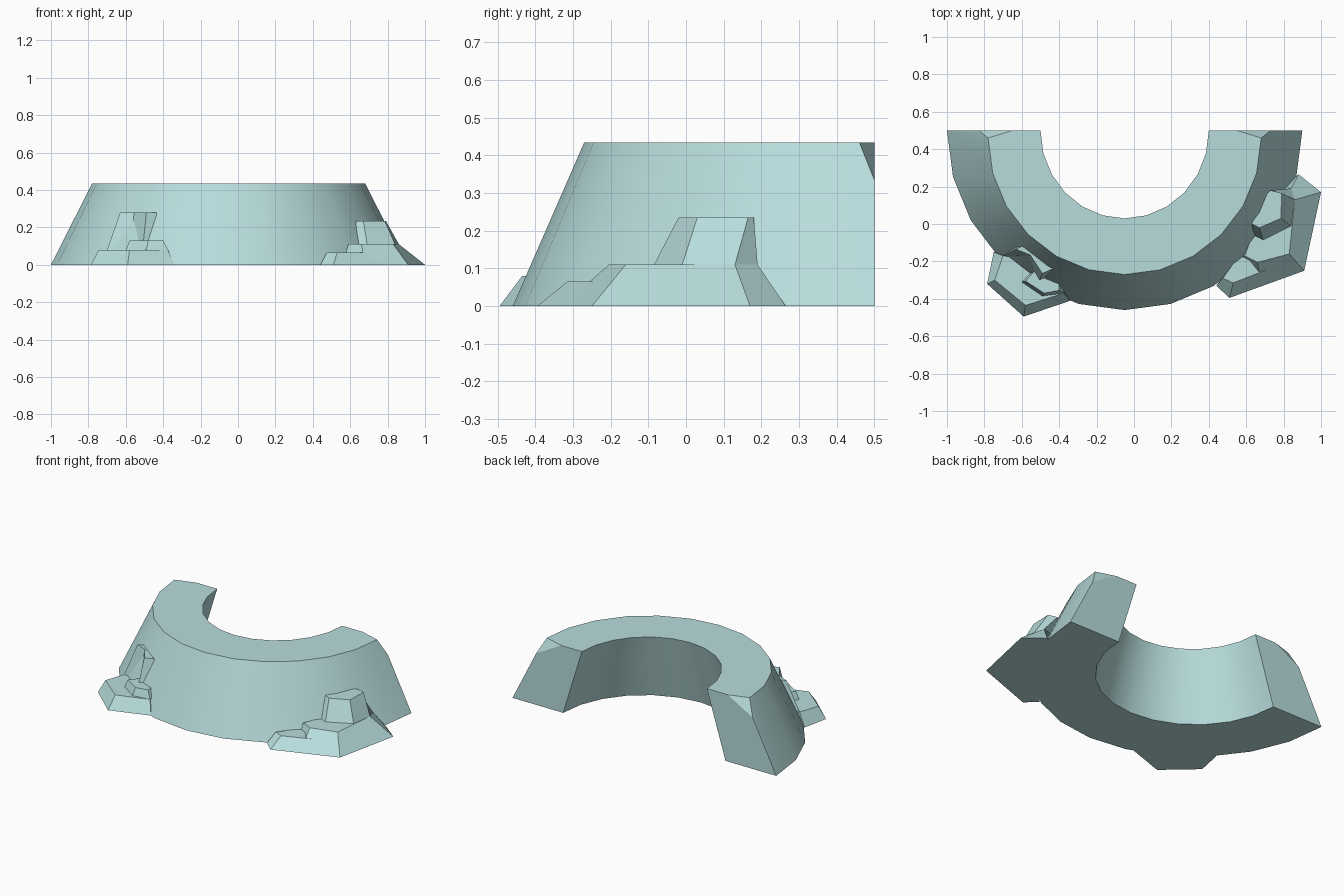
import bpy, bmesh, math

if "Cube" in bpy.data.objects:
    bpy.data.objects.remove(bpy.data.objects["Cube"])

N = 12
H = 0.435
CX = -0.05


def finish(bm, name, smooth=False):
    bmesh.ops.recalc_face_normals(bm, faces=bm.faces[:])
    me = bpy.data.meshes.new(name)
    bm.to_mesh(me)
    bm.free()
    ob = bpy.data.objects.new(name, me)
    ob.data.materials.append(stone)
    bpy.context.collection.objects.link(ob)
    if smooth:
        bpy.ops.object.select_all(action='DESELECT')
        ob.select_set(True)
        bpy.context.view_layer.objects.active = ob
        bpy.ops.object.shade_smooth_by_angle(angle=math.radians(25))
    return ob


def rock(name, bottom, top, z0, z1):
    """Sloping block between two outlines with equal point counts."""
    bm = bmesh.new()
    lo = [bm.verts.new((x, y, z0)) for x, y in bottom]
    hi = [bm.verts.new((x, y, z1)) for x, y in top]
    bm.faces.new(lo)
    bm.faces.new(hi)
    n = len(lo)
    for i in range(n):
        j = (i + 1) % n
        bm.faces.new((lo[i], lo[j], hi[j], hi[i]))
    return finish(bm, name)


stone = bpy.data.materials.new("pale_stone")
stone.diffuse_color = (0.48, 0.72, 0.72, 1)
stone.use_nodes = True
stone.node_tree.nodes["Principled BSDF"].inputs["Base Color"].default_value = stone.diffuse_color

# Half-ring wall: outer bottom, outer top, inner top, inner bottom arcs
bm = bmesh.new()


def arc(rx, ry, cy, z):
    return [bm.verts.new((CX - rx * math.cos(math.pi * i / N),
                          cy - ry * math.sin(math.pi * i / N), z))
            for i in range(N + 1)]


loops = [arc(0.95, 0.96, 0.5, 0), arc(0.73, 0.73, 0.46, H),
         arc(0.45, 0.47, 0.5, H), arc(0.585, 0.585, 0.5, 0)]
for k in range(4):
    a, b = loops[k], loops[(k + 1) % 4]
    for i in range(N):
        bm.faces.new((a[i], a[i + 1], b[i + 1], b[i]))
# Wall ends with a chipped upper corner
for i, s in ((0, -1), (N, 1)):
    ob_, ot, it, ib = (l[i] for l in loops)
    chip_side = bm.verts.new((CX + s * 0.78, 0.5, 0.335))
    chip_top = bm.verts.new((CX + s * 0.6, 0.5, H))
    bm.faces.new((ob_, ot, chip_side))
    bm.faces.new((ot, chip_top, chip_side))
    bm.faces.new((ot, it, chip_top))
    bm.faces.new((ob_, chip_side, chip_top, it, ib))
finish(bm, "curved_wall", True)

# Left rock cluster
rock("left_rock_base",
     [(-.75, -.15), (-.785, -.32), (-.59, -.495), (-.34, -.41), (-.45, -.2)],
     [(-.70, -.17), (-.745, -.30), (-.58, -.435), (-.375, -.37), (-.45, -.2)],
     0, .08)
rock("left_rock_step",
     [(-.60, -.31), (-.49, -.385), (-.375, -.37), (-.37, -.30), (-.53, -.24)],
     [(-.58, -.305), (-.48, -.37), (-.40, -.355), (-.40, -.30), (-.53, -.25)],
     .08, .13)
rock("left_rock_peak",
     [(-.70, -.17), (-.58, -.19), (-.51, -.31), (-.43, -.28), (-.44, -.15), (-.6, -.08)],
     [(-.63, -.135), (-.555, -.165), (-.49, -.265), (-.435, -.24), (-.44, -.18), (-.58, -.11)],
     .08, .28)

# Right rock cluster
rock("right_rock_low",
     [(.44, -.33), (.51, -.395), (.91, -.25), (.75, -.1), (.55, -.18)],
     [(.475, -.29), (.53, -.315), (.80, -.21), (.75, -.1), (.56, -.17)],
     0, .065)
rock("right_rock_middle",
     [(.56, -.18), (.68, -.33), (.91, -.25), (1.0, .17), (.88, .265), (.7, .1)],
     [(.59, -.17), (.66, -.205), (.83, -.16), (.86, .13), (.84, .19), (.7, .1)],
     0, .11)
rock("right_rock_peak",
     [(.64, -.06), (.69, -.085), (.84, -.01), (.86, .13), (.84, .19), (.7, .15)],
     [(.63, .0), (.67, -.02), (.785, .03), (.79, .165), (.73, .18), (.66, .12)],
     .11, .235)
